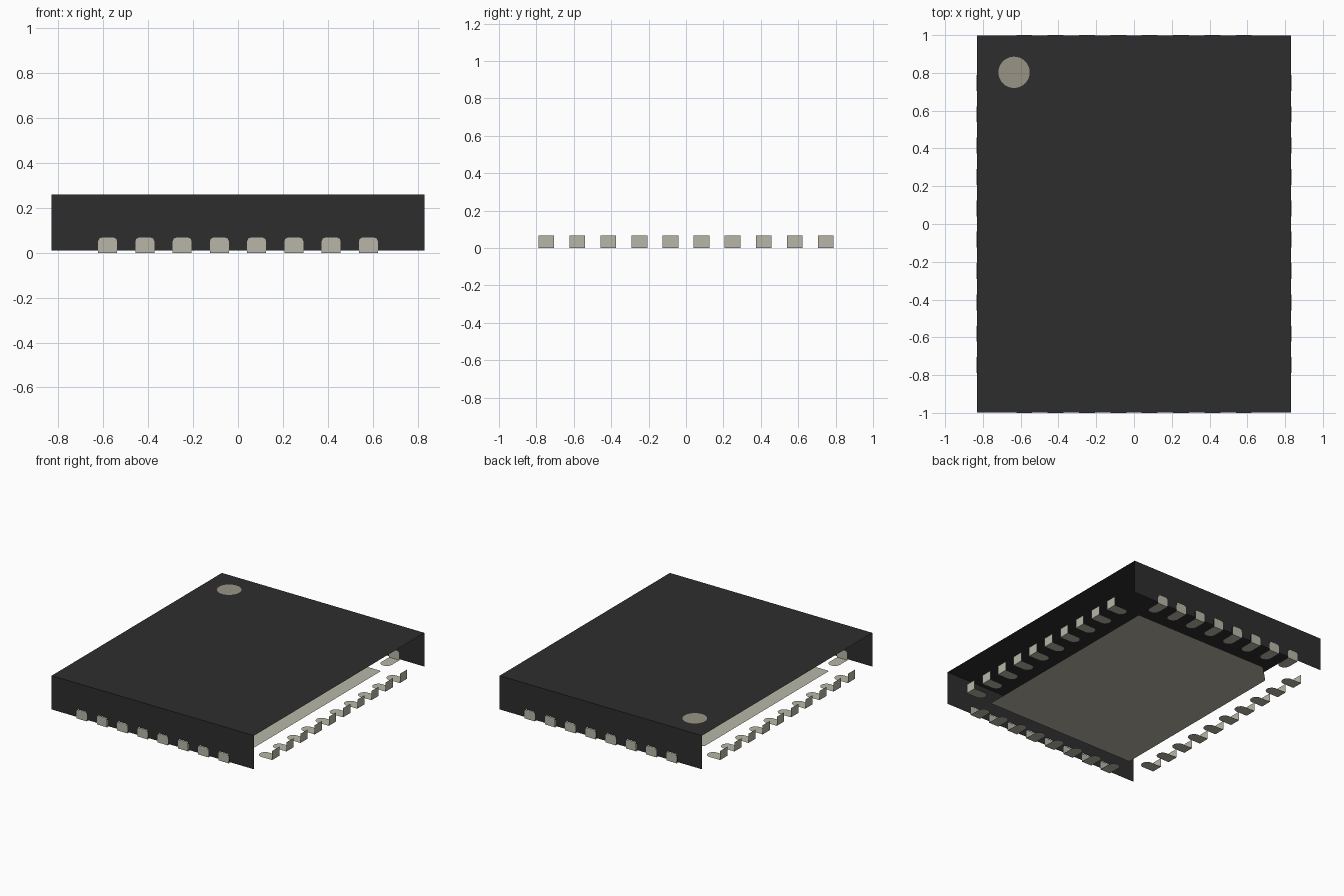
import bpy, bmesh, math
from mathutils import Matrix, Vector

old = bpy.data.objects.get("Cube")
if old:
    bpy.data.objects.remove(old, do_unlink=True)

HX, HY, TOP = 0.83, 0.997, 0.26      # body half sizes and height
WALL_Z = 0.01                        # lower edge of the walls
PITCH, HALF, REACH, RISE = 0.166, 0.042, 0.13, 0.068


def material(name, rgb, rough):
    m = bpy.data.materials.new(name)
    m.use_nodes = True
    m.diffuse_color = (*rgb, 1)
    node = m.node_tree.nodes["Principled BSDF"]
    node.inputs["Base Color"].default_value = (*rgb, 1)
    node.inputs["Roughness"].default_value = rough
    return m


BLACK = material("black resin", (0.027, 0.027, 0.027), 0.7)
METAL = material("tinned metal", (0.48, 0.47, 0.39), 0.5)
DOT = material("marker paint", (0.32, 0.295, 0.235), 0.6)


def build(name, polygons, mat, normals, matrices=(Matrix(),)):
    """Flat sheets, each wound to face its given normal, repeated per matrix."""
    bm = bmesh.new()
    for mw in matrices:
        for pts, n in zip(polygons, normals):
            face = bm.faces.new([bm.verts.new(mw @ Vector(p)) for p in pts])
            face.normal_update()
            if face.normal.dot(mw.to_3x3() @ Vector(n)) < 0:
                face.normal_flip()
    bmesh.ops.remove_doubles(bm, verts=bm.verts, dist=0.0001)
    mesh = bpy.data.meshes.new(name)
    bm.to_mesh(mesh)
    bm.free()
    mesh.materials.append(mat)
    obj = bpy.data.objects.new(name, mesh)
    bpy.context.collection.objects.link(obj)
    return obj


def end_outline(cx, bottom, soft):
    """Upright end of a lead in x, z; the top corners are rounded by soft."""
    left = [(-HALF, bottom)]
    if soft:
        left += [(-HALF + soft * (1 - math.cos(a)), RISE - soft * (1 - math.sin(a)))
                 for a in (0, math.pi / 4, math.pi / 2)]
    else:
        left.append((-HALF, RISE))
    right = [(-x, z) for x, z in reversed(left)]
    return [(cx + x, z) for x, z in left + right]


def positions(count):
    return [(i - (count - 1) / 2) * PITCH for i in range(count)]


# Lid of the body
build("body_top", [[(-HX, -HY, TOP), (HX, -HY, TOP), (HX, HY, TOP), (-HX, HY, TOP)]],
      BLACK, [(0, 0, 1)])

# Front and back walls, notched around the leads
outline = [(-HX, TOP), (-HX, WALL_Z)]
for cx in positions(8):
    outline += end_outline(cx, WALL_Z, 0.016)
outline += [(HX, WALL_Z), (HX, TOP)]
for name, angle in (("front_wall", 0), ("back_wall", math.pi)):
    build(name, [[(x, -HY, z) for x, z in outline]], BLACK, [(0, -1, 0)],
          [Matrix.Rotation(angle, 4, "Z")])

# Leads: an upright end and a foot with a round inner tip
sides = (("front_leads", 0, 8, 1.0, 0.016), ("left_leads", 1, 10, 0.833, 0),
         ("back_leads", 2, 8, 1.0, 0.016), ("right_leads", 3, 10, 0.833, 0))
for name, turn, count, dist, soft in sides:
    end = [(x, -dist, z) for x, z in end_outline(0, 0, soft)]
    foot = [(-HALF, -dist, 0), (HALF, -dist, 0)]
    for k in range(13):
        a = math.pi * k / 12
        foot.append((HALF * math.cos(a), REACH - HALF - dist + HALF * math.sin(a), 0))
    spin = Matrix.Rotation(turn * math.pi / 2, 4, "Z")
    build(name, [end, foot], METAL, [(0, -1, 0), (0, 0, -1)],
          [spin @ Matrix.Translation((c, 0, 0)) for c in positions(count)])

# Large pad underneath, one corner cut off
PX, PY, CUT = 0.62, 0.79, 0.13
build("thermal_pad", [[(-PX, -PY, 0), (PX, -PY, 0), (PX, PY, 0),
                       (CUT - PX, PY, 0), (-PX, PY - CUT, 0)]], METAL, [(0, 0, -1)])

# Round orientation marker on the lid
ring = [2 * math.pi * k / 32 for k in range(32)]
build("corner_marker", [[(-0.635 + 0.083 * math.cos(a), 0.803 + 0.083 * math.sin(a), TOP + 0.002)
                         for a in ring]], DOT, [(0, 0, 1)])
